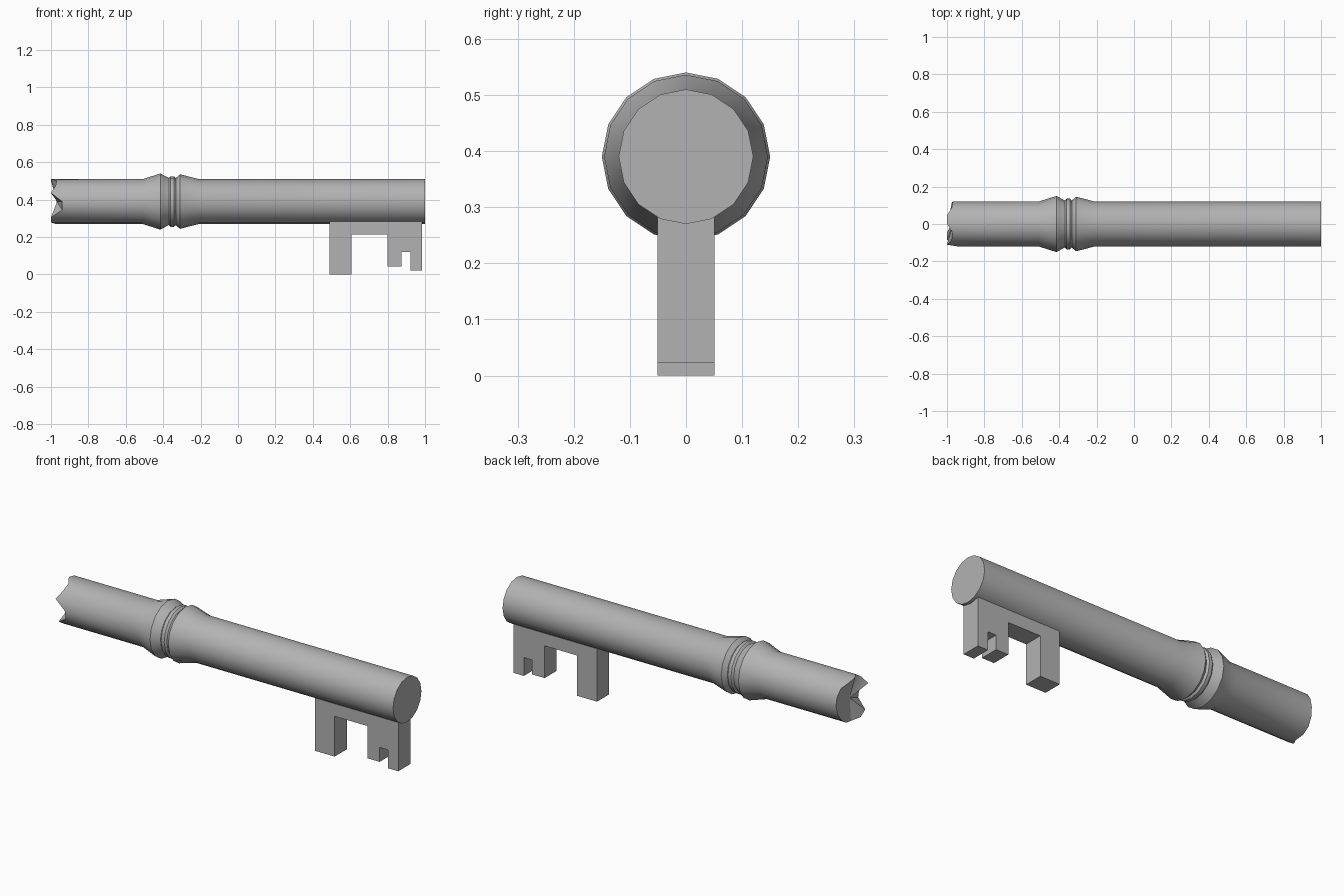
import bpy, bmesh, math

if "Cube" in bpy.data.objects:
    bpy.data.objects.remove(bpy.data.objects["Cube"])

grey = bpy.data.materials.new("plain grey")
grey.diffuse_color = (0.45, 0.45, 0.45, 1)
grey.use_nodes = True
grey.node_tree.nodes["Principled BSDF"].inputs["Base Color"].default_value = grey.diffuse_color


def finish(bm, name, smooth):
    bmesh.ops.recalc_face_normals(bm, faces=bm.faces)
    me = bpy.data.meshes.new(name)
    bm.to_mesh(me)
    bm.free()
    me.materials.append(grey)
    ob = bpy.data.objects.new(name, me)
    bpy.context.collection.objects.link(ob)
    if smooth:
        bpy.ops.object.select_all(action='DESELECT')
        ob.select_set(True)
        bpy.context.view_layer.objects.active = ob
        bpy.ops.object.shade_smooth_by_angle(angle=math.radians(30))
    return ob


# Shaft: 16-sided turned profile with collar; the left end is broken off
SIDES, AXIS_Z = 16, 0.39
profile = [(-1.0, 0.12), (-0.51, 0.12), (-0.415, 0.15), (-0.37, 0.126),
           (-0.36, 0.135), (-0.342, 0.135), (-0.332, 0.126),
           (-0.31, 0.146), (-0.21, 0.12), (1.0, 0.12)]
# x of each broken-rim corner, from the top round by the front
rim = [-1.0, -0.97, -0.975, -1.0, -0.94, -0.94, -1.0, -1.0,
       -0.975, -0.98, -0.98, -0.975, -0.97, -0.97, -0.975, -1.0]
bm = bmesh.new()
rings = []
for i, (x, r) in enumerate(profile):
    ring = []
    for k in range(SIDES):
        a = 2 * math.pi * k / SIDES
        ring.append(bm.verts.new((rim[k] if i == 0 else x,
                                  -r * math.sin(a), AXIS_Z + r * math.cos(a))))
    rings.append(ring)
for a, b in zip(rings, rings[1:]):
    for k in range(SIDES):
        j = (k + 1) % SIDES
        bm.faces.new((a[k], a[j], b[j], b[k]))
bm.faces.new(rings[-1])
# Broken end cap
centre = bm.verts.new((-0.967, 0, AXIS_Z))
for k in range(SIDES):
    bm.faces.new((rings[0][k], rings[0][(k + 1) % SIDES], centre))
finish(bm, "key_shaft", True)

# Key bit: toothed outline extruded through its thickness
outline = [(0.49, 0.30), (0.49, 0.0), (0.607, 0.0), (0.607, 0.215),
           (0.80, 0.215), (0.80, 0.043), (0.873, 0.043), (0.873, 0.12),
           (0.922, 0.12), (0.922, 0.022), (0.983, 0.022), (0.983, 0.30)]
bm = bmesh.new()
face = bm.faces.new([bm.verts.new((x, -0.051, z)) for x, z in outline])
ext = bmesh.ops.extrude_face_region(bm, geom=[face])
bmesh.ops.translate(bm, vec=(0, 0.102, 0),
                    verts=[g for g in ext["geom"] if isinstance(g, bmesh.types.BMVert)])
finish(bm, "key_bit", False)
